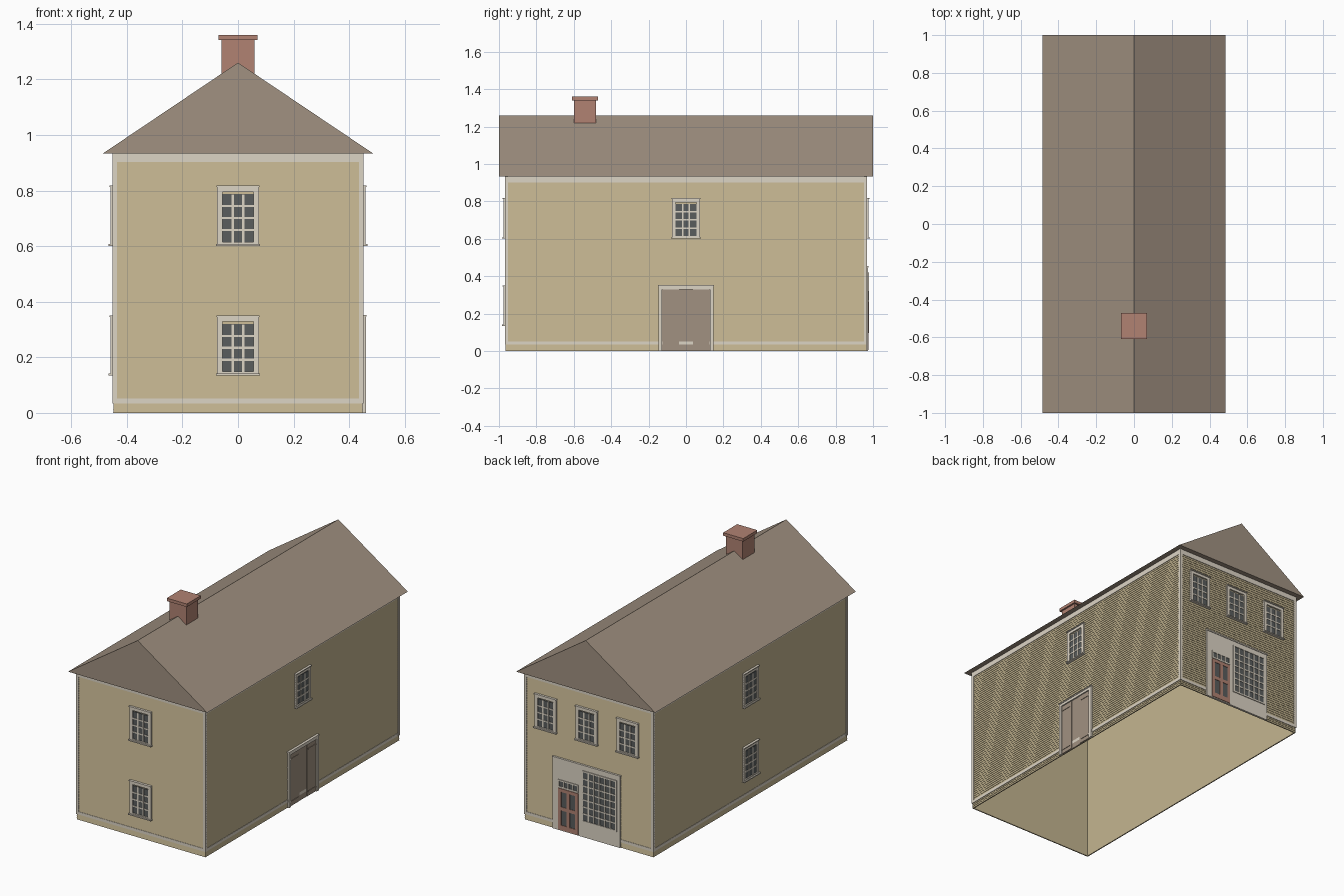
import bpy, bmesh, math
from mathutils import Matrix, Vector

cube = bpy.data.objects.get("Cube")
if cube:
    bpy.data.objects.remove(cube, do_unlink=True)


def material(name, r, g, b):
    m = bpy.data.materials.new(name)
    m.use_nodes = True
    m.diffuse_color = (r, g, b, 1)
    m.node_tree.nodes["Principled BSDF"].inputs["Base Color"].default_value = (r, g, b, 1)
    return m


TAN, TRIM, BROWN, BRICK, GLASS = range(5)
MATS = [
    material("tan siding", 0.55, 0.46, 0.28),
    material("pale trim", 0.72, 0.66, 0.56),
    material("weathered brown", 0.355, 0.285, 0.22),
    material("brick red", 0.44, 0.225, 0.17),
    material("dark glass", 0.10, 0.11, 0.11),
]
HX, HY = 0.45, 0.967      # half width and half length of the walls
EAVE, RIDGE = 0.934, 1.26
HALF = {"front": HX, "right": HY, "back": HX, "left": HY}
TURN = {"front": 0, "right": 90, "back": 180, "left": -90}


def finish(name, bm, matrix=None):
    bmesh.ops.recalc_face_normals(bm, faces=bm.faces[:])
    mesh = bpy.data.meshes.new(name)
    bm.to_mesh(mesh)
    bm.free()
    for m in MATS:
        mesh.materials.append(m)
    obj = bpy.data.objects.new(name, mesh)
    if matrix:
        obj.matrix_world = matrix
    bpy.context.collection.objects.link(obj)


def box(bm, x0, x1, y0, y1, z0, z1, mat):
    size = Vector((x1 - x0, y1 - y0, z1 - z0))
    mid = Vector((x0 + x1, y0 + y1, z0 + z1)) / 2
    made = bmesh.ops.create_cube(bm, size=1, matrix=Matrix.Translation(mid) @ Matrix.Diagonal((*size, 1)))
    for f in {f for v in made["verts"] for f in v.link_faces}:
        f.material_index = mat


def wall(side):
    """Wall frame: x runs along the wall, -y points outward, z is up."""
    depth = HX + HY - HALF[side]
    return Matrix.Rotation(math.radians(TURN[side]), 4, "Z") @ Matrix.Translation((0, -depth, 0))


def plate(bm, x0, x1, z0, z1, out, mat, back=-0.006):
    box(bm, x0, x1, -out, -back, z0, z1, mat)


def frame(bm, x0, x1, z0, z1, edge, out, mat, bottom=None):
    bottom = bottom or edge
    plate(bm, x0, x0 + edge, z0, z1, out, mat)
    plate(bm, x1 - edge, x1, z0, z1, out, mat)
    plate(bm, x0 + edge, x1 - edge, z1 - edge, z1, out, mat)
    plate(bm, x0 + edge, x1 - edge, z0, z0 + bottom, out, mat)


def panes(bm, x0, x1, z0, z1, cols, rows, out, bar, mat):
    """Glass sheet crossed by glazing bars."""
    plate(bm, x0, x1, z0, z1, out, GLASS)
    for i in range(1, cols):
        x = x0 + (x1 - x0) * i / cols
        plate(bm, x - bar / 2, x + bar / 2, z0, z1, out + 0.003, mat, out - 0.001)
    for i in range(1, rows):
        z = z0 + (z1 - z0) * i / rows
        plate(bm, x0, x1, z - bar / 2, z + bar / 2, out + 0.0025, mat, out - 0.001)


# Hollow walls, open below: flat inside, lapped boards outside
LINING = 0.008
levels = [(LINING, EAVE), (LINING, 0)]
for z0, z1, boards in ((0, 0.036, 3), (0.036, EAVE, 62)):
    step = (z1 - z0) / boards
    for i in range(boards):
        z = z0 + i * step
        levels += [(0.001, z), (0.003, z + step)]
bm = bmesh.new()
rings = []
for inset, z in levels:
    x, y = HX - inset, HY - inset
    rings.append([bm.verts.new((sx * x, sy * y, z)) for sx, sy in ((-1, -1), (1, -1), (1, 1), (-1, 1))])
for low, high in zip(rings, rings[1:] + rings[:1]):
    for k in range(4):
        n = (k + 1) % 4
        bm.faces.new((low[k], low[n], high[n], high[k]))
finish("lapped_walls", bm)

# Corner boards, frieze and water table on each wall
for side, half in HALF.items():
    bm = bmesh.new()
    for s in (-1, 1):
        plate(bm, *sorted((s * (half + 0.002), s * (half - 0.015))), 0.034, EAVE, 0.002, TRIM)
    for z0, z1 in ((0.902, EAVE), (0.034, 0.052)):
        plate(bm, 0.015 - half, half - 0.015, z0, z1, 0.001, TRIM)
    finish(side + "_wall_trim", bm, wall(side))

# Solid gabled roof
bm = bmesh.new()
ends = [[bm.verts.new((x, y, z)) for x, z in ((-0.485, EAVE), (0.485, EAVE), (0, RIDGE))] for y in (-1, 1)]
for e in ends:
    bm.faces.new(e)
for k in range(3):
    n = (k + 1) % 3
    bm.faces.new((ends[0][k], ends[0][n], ends[1][n], ends[1][k]))
for f in bm.faces:
    f.material_index = BROWN
finish("roof", bm)

# Chimney with cap
bm = bmesh.new()
box(bm, -0.059, 0.059, -0.599, -0.481, 1.15, 1.341, BRICK)
box(bm, -0.07, 0.07, -0.61, -0.47, 1.341, 1.36, BRICK)
finish("chimney", bm)


# Sash windows
def sash_window(name, side, x, z):
    bm = bmesh.new()
    panes(bm, -0.056, 0.056, 0.01, 0.182, 3, 4, 0.002, 0.008, TRIM)
    frame(bm, -0.075, 0.075, 0, 0.21, 0.02, 0.008, TRIM, 0.01)
    plate(bm, -0.077, 0.077, 0.207, 0.213, 0.013, TRIM)
    plate(bm, -0.079, 0.079, -0.004, 0.003, 0.016, TRIM)
    finish(name, bm, wall(side) @ Matrix.Translation((x, 0, z)))


UPPER, LOWER = 0.605, 0.138
for side in ("front", "left"):
    sash_window(side + "_upper_window", side, 0, UPPER)
    sash_window(side + "_lower_window", side, 0, LOWER)
sash_window("right_upper_window", "right", 0, UPPER)
for i in range(3):
    sash_window("back_upper_window_%d" % (i + 1), "back", 0.286 * (i - 1) - 0.014, UPPER)

# Side barn doors: casing, leaves and strap hinges
bm = bmesh.new()
for s in (-1, 1):
    plate(bm, *sorted((s * 0.128, s * 0.148)), 0, 0.35, 0.010, TRIM)
plate(bm, -0.128, 0.128, 0.33, 0.35, 0.010, TRIM)
plate(bm, -0.15, 0.15, 0.346, 0.353, 0.013, TRIM)
finish("side_door_casing", bm, wall("right"))
bm = bmesh.new()
plate(bm, -0.128, 0.128, 0, 0.33, 0.001, BROWN)
for s in (-1, 1):
    plate(bm, *sorted((s * 0.038, s * 0.126)), 0.002, 0.328, 0.005, BROWN)
    for z in (0.03, 0.298):
        plate(bm, *sorted((s * 0.05, s * 0.126)), z - 0.004, z + 0.004, 0.008, BROWN)
finish("side_doors", bm, wall("right"))

# Shop front on the back wall
shop = wall("back") @ Matrix.Translation((-0.014, 0, 0))
bm = bmesh.new()
plate(bm, -0.235, 0.235, 0, 0.452, 0.006, TRIM)
plate(bm, -0.238, 0.238, 0.446, 0.455, 0.010, TRIM)
finish("shop_front_panel", bm, shop)

bm = bmesh.new()
panes(bm, -0.022, 0.205, 0.105, 0.412, 6, 7, 0.007, 0.008, TRIM)
frame(bm, -0.030, 0.213, 0.097, 0.42, 0.009, 0.011, TRIM)
finish("shop_window", bm, shop)

bm = bmesh.new()
panes(bm, -0.188, -0.062, 0.278, 0.312, 4, 1, 0.007, 0.009, TRIM)
frame(bm, -0.196, -0.054, 0.27, 0.32, 0.009, 0.010, TRIM)
finish("transom", bm, shop)

bm = bmesh.new()
panes(bm, -0.176, -0.074, 0.034, 0.246, 2, 2, 0.007, 0.022, BRICK)
frame(bm, -0.194, -0.056, 0.006, 0.266, 0.02, 0.010, BRICK, 0.03)
finish("shop_door", bm, shop)
